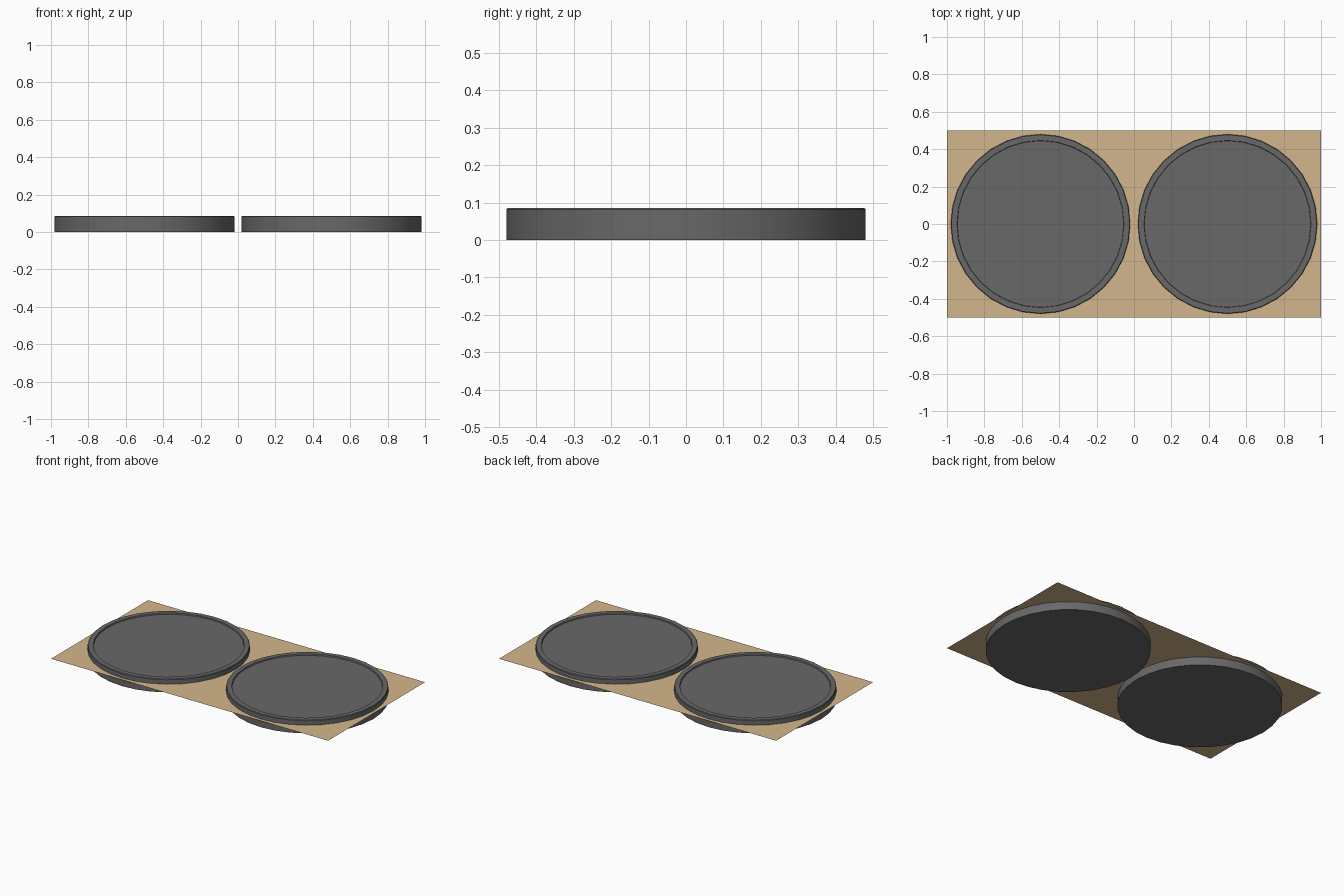
import bpy
import bmesh
import math

if "Cube" in bpy.data.objects:
    bpy.data.objects.remove(bpy.data.objects["Cube"])

SIDES = 32


def material(name, color):
    mat = bpy.data.materials.new(name)
    mat.diffuse_color = (*color, 1)
    mat.use_nodes = True
    mat.node_tree.nodes["Principled BSDF"].inputs["Base Color"].default_value = mat.diffuse_color
    return mat


def make_object(name, bm, mat):
    bmesh.ops.recalc_face_normals(bm, faces=bm.faces)
    mesh = bpy.data.meshes.new(name)
    bm.to_mesh(mesh)
    bm.free()
    mesh.materials.append(mat)
    obj = bpy.data.objects.new(name, mesh)
    bpy.context.collection.objects.link(obj)
    return obj


def lathe(name, profile, x, mat):
    """Closed disc from (radius, height) rings, capped at both ends."""
    bm = bmesh.new()
    rings = []
    for r, z in profile:
        rings.append([bm.verts.new((x + r * math.cos(2 * math.pi * i / SIDES),
                                    r * math.sin(2 * math.pi * i / SIDES), z))
                      for i in range(SIDES)])
    for a, b in zip(rings, rings[1:]):
        for i in range(SIDES):
            j = (i + 1) % SIDES
            bm.faces.new((a[i], a[j], b[j], b[i]))
    bm.faces.new(rings[0][::-1])
    bm.faces.new(rings[-1])
    obj = make_object(name, bm, mat)
    bpy.ops.object.select_all(action='DESELECT')
    obj.select_set(True)
    bpy.context.view_layer.objects.active = obj
    bpy.ops.object.shade_smooth_by_angle(angle=math.radians(30))


tan = material("tan", (0.65, 0.47, 0.26))
dark = material("dark_grey", (0.14, 0.14, 0.14))

# Thin sheet that the discs pass through
bm = bmesh.new()
bm.faces.new([bm.verts.new((x, y, 0.053)) for x, y in
              ((-1, -0.5), (1, -0.5), (1, 0.5), (-1, 0.5))])
make_object("sheet", bm, tan)

# Two round discs, each with a raised rim around a shallow recess
disc_profile = [(0.48, 0), (0.48, 0.082), (0.477, 0.086),
                (0.447, 0.086), (0.445, 0.078)]
for side, x in (("left", -0.5), ("right", 0.5)):
    lathe(side + "_disc", disc_profile, x, dark)
